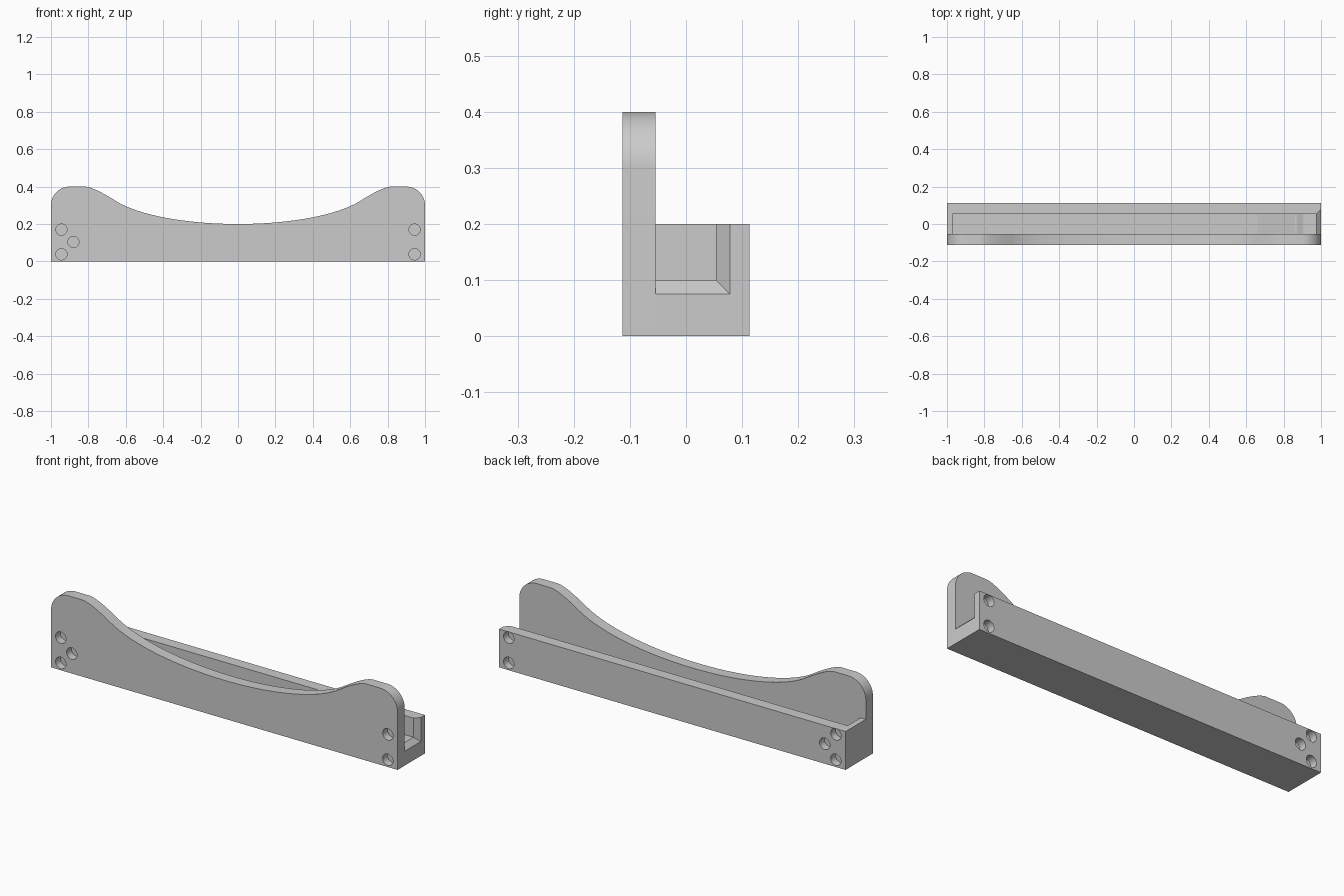
import bpy, bmesh, math
from mathutils import Vector

default = bpy.data.objects.get("Cube")
if default:
    bpy.data.objects.remove(default)

FRONT, SEAM, BACK = -0.113, -0.054, 0.113      # depth limits
RAIL_H, FLOOR, WALL = 0.2, 0.1, 0.0535         # rail top, trough floor, inner back wall

grey = bpy.data.materials.new("plain grey")
grey.use_nodes = True
grey.diffuse_color = (0.6, 0.6, 0.6, 1)
grey.node_tree.nodes["Principled BSDF"].inputs["Base Color"].default_value = (0.6, 0.6, 0.6, 1)


def finish(name, bm):
    bmesh.ops.recalc_face_normals(bm, faces=bm.faces)
    mesh = bpy.data.meshes.new(name)
    bm.to_mesh(mesh)
    bm.free()
    obj = bpy.data.objects.new(name, mesh)
    bpy.context.collection.objects.link(obj)
    mesh.materials.append(grey)
    return obj


def prism(name, outline, y0, y1):
    """Extrude an x-z outline from y0 to y1."""
    bm = bmesh.new()
    face = bm.faces.new([bm.verts.new((x, y0, z)) for x, z in outline])
    new = bmesh.ops.extrude_face_region(bm, geom=[face])["geom"]
    moved = [v for v in new if isinstance(v, bmesh.types.BMVert)]
    bmesh.ops.translate(bm, verts=moved, vec=(0, y1 - y0, 0))
    return finish(name, bm)


def hull(name, points):
    bm = bmesh.new()
    verts = [bm.verts.new(p) for p in points]
    bmesh.ops.convex_hull(bm, input=verts)
    return finish(name, bm)


def hole_cutter(name, face_y, depth=0.04):
    """Three round blind holes near each end, centred on a face."""
    bm = bmesh.new()
    for side in (-1, 1):
        for x, z in ((0.944, 0.038), (0.944, 0.17), (0.88, 0.104)):
            made = bmesh.ops.create_cone(bm, cap_ends=True, segments=48, radius1=0.03,
                                         radius2=0.03, depth=2 * depth)["verts"]
            for v in made:
                v.co = Vector((v.co.x + side * x, face_y + v.co.z, v.co.y + z))
    return finish(name, bm)


def cut(obj, *cutters):
    for cutter in cutters:
        mod = obj.modifiers.new(cutter.name, 'BOOLEAN')
        mod.operation = 'DIFFERENCE'
        mod.solver = 'EXACT'
        mod.object = cutter
        bpy.context.view_layer.objects.active = obj
        bpy.ops.object.modifier_apply(modifier=mod.name)
        bpy.data.objects.remove(cutter)


# Front plate outline: elliptic dip, rounded shoulder, rounded corner
half = []
for i in range(41):
    x = 0.65 * math.sin(math.pi / 2 * i / 40)
    half.append((x, RAIL_H + 0.213 * (1 - math.sqrt(1 - (x / 0.72) ** 2))))
p0, p1, p2 = Vector(half[-1]), Vector((0.775, 0.4)), Vector((0.82, 0.4))
for i in range(1, 13):
    t = i / 12
    half.append(tuple(p0 * (1 - t) ** 2 + p1 * 2 * t * (1 - t) + p2 * t * t))
for i in range(17):
    a = math.pi / 2 * i / 16
    half.append((0.9 + 0.1 * math.sin(a), 0.3 + 0.1 * math.cos(a)))
half.append((1, 0))
outline = half + [(-x, z) for x, z in reversed(half[1:])]
front_plate = prism("front_plate", outline, FRONT, SEAM)
cut(front_plate, hole_cutter("front_holes", FRONT))

# Channel with floor, back wall and one closed end
channel = prism("channel", [(-1, 0), (1, 0), (1, RAIL_H), (-1, RAIL_H)], SEAM, BACK)

# Trough: flat floor, ramp down to a dip, smooth rise back to floor level
floor = [(-0.97, 0.3), (-0.97, FLOOR), (0.66, FLOOR)]
dip = 0.04
for i in range(21):
    t = i / 20
    floor.append((0.86 + 0.055 * t, FLOOR - dip * (0.5 + 0.5 * math.cos(math.pi * t))))
floor += [(1.1, FLOOR), (1.1, 0.3)]
trough = prism("trough_cutter", floor, SEAM - 0.02, WALL)

# Chamfered mouth at the open end
flare = [(x, y, z) for x, d in ((0.95, -0.025), (1.05, 0.075))
         for y in (SEAM - 0.02, WALL + d) for z in (FLOOR - d, 0.3)]
cut(channel, trough, hull("mouth_cutter", flare), hole_cutter("back_holes", BACK))

# Smooth the curved faces, keep the edges crisp
for obj in (front_plate, channel):
    bpy.ops.object.select_all(action='DESELECT')
    obj.select_set(True)
    bpy.context.view_layer.objects.active = obj
    bpy.ops.object.shade_smooth_by_angle(angle=math.radians(10))
